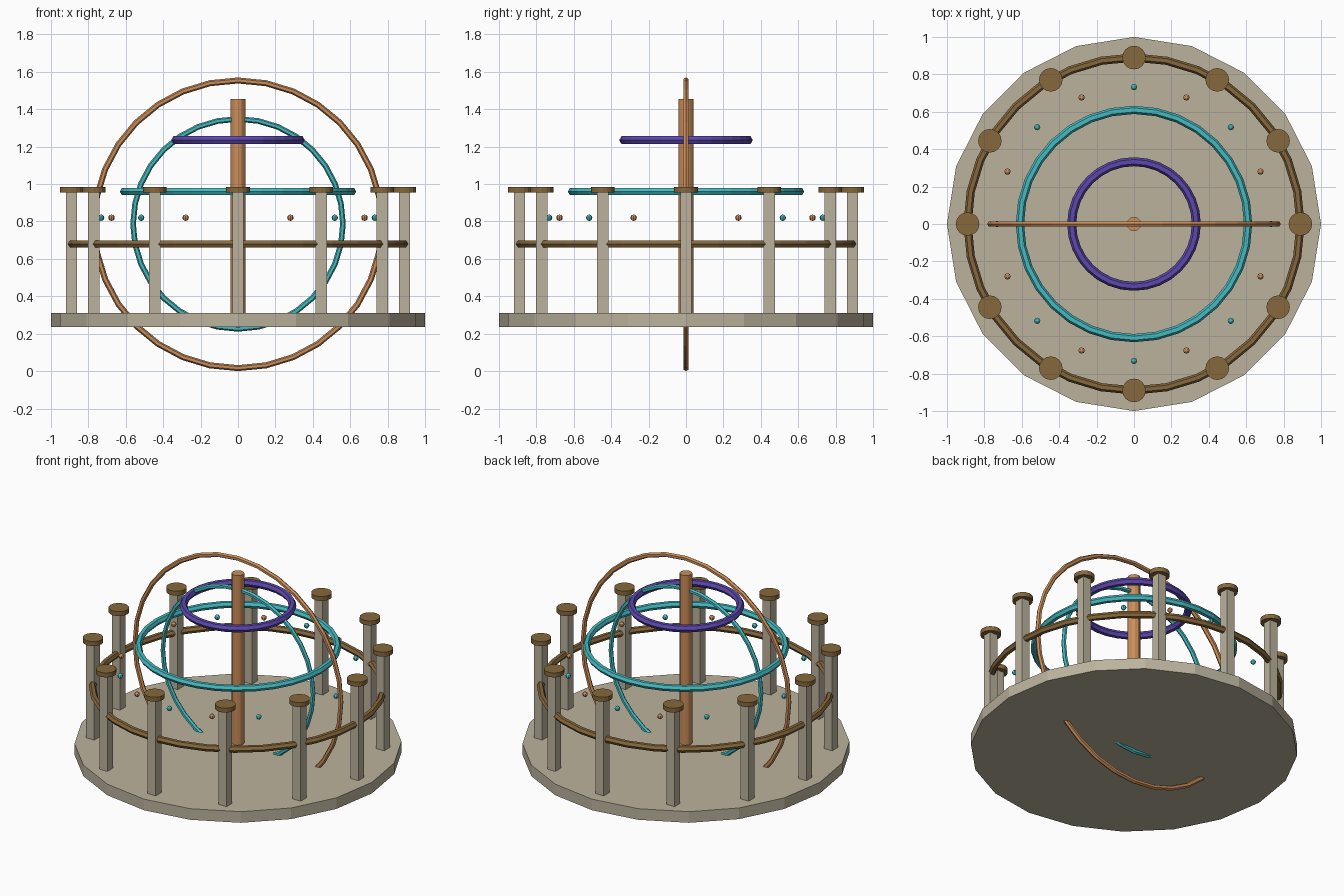
import bpy, bmesh
from math import pi, cos, sin
from mathutils import Matrix, Vector

if "Cube" in bpy.data.objects:
    bpy.data.objects.remove(bpy.data.objects["Cube"])


def material(name, rgb):
    m = bpy.data.materials.new(name)
    m.diffuse_color = (*rgb, 1)
    m.use_nodes = True
    m.node_tree.nodes["Principled BSDF"].inputs["Base Color"].default_value = m.diffuse_color
    return m


STONE = material("stone", (0.50, 0.45, 0.34))
BRONZE = material("bronze", (0.24, 0.14, 0.045))
TEAL = material("teal", (0.06, 0.50, 0.54))
VIOLET = material("violet", (0.11, 0.065, 0.42))
COPPER = material("copper", (0.60, 0.27, 0.10))


def finish(name, bm, mat):
    bmesh.ops.recalc_face_normals(bm, faces=bm.faces[:])
    me = bpy.data.meshes.new(name)
    bm.to_mesh(me)
    bm.free()
    me.materials.append(mat)
    ob = bpy.data.objects.new(name, me)
    bpy.context.collection.objects.link(ob)
    return ob


def cylinder(name, r, z0, z1, sides, mat, x=0, y=0):
    bm = bmesh.new()
    bmesh.ops.create_cone(bm, cap_ends=True, segments=sides, radius1=r, radius2=r,
                          depth=z1 - z0, matrix=Matrix.Translation((x, y, (z0 + z1) / 2)))
    return finish(name, bm, mat)


def ring(name, major, minor, z, mat, upright=False, segs=32, sides=6):
    bm = bmesh.new()
    rows = []
    for i in range(segs):
        a = 2 * pi * i / segs
        row = []
        for j in range(sides):
            b = 2 * pi * j / sides
            r = major + minor * cos(b)
            p = Vector((r * cos(a), r * sin(a), minor * sin(b)))
            if upright:
                p = Vector((p.x, -p.z, p.y))
            row.append(bm.verts.new(p + Vector((0, 0, z))))
        rows.append(row)
    for i in range(segs):
        r0, r1 = rows[i], rows[(i + 1) % segs]
        for j in range(sides):
            k = (j + 1) % sides
            bm.faces.new((r0[j], r1[j], r1[k], r0[k]))
    return finish(name, bm, mat)


# Base disc and central pole
cylinder("base_disc", 1.0, 0.235, 0.31, 20, STONE)
cylinder("central_pole", 0.039, 0.30, 1.455, 12, COPPER)

# Circle of square pillars with round caps
for i in range(12):
    a = 2 * pi * i / 12
    x, y = 0.89 * cos(a), 0.89 * sin(a)
    bm = bmesh.new()
    bmesh.ops.create_cube(bm, size=1, matrix=Matrix.Translation((x, y, 0.635))
                          @ Matrix.Diagonal((0.06, 0.06, 0.66, 1)))
    finish(f"pillar_{i + 1}", bm, STONE)
    cylinder(f"pillar_cap_{i + 1}", 0.063, 0.955, 0.985, 16, BRONZE, x, y)

# Horizontal rings
ring("railing_ring", 0.89, 0.022, 0.68, BRONZE)
ring("middle_ring", 0.61, 0.022, 0.96, TEAL)
ring("upper_ring", 0.333, 0.024, 1.235, VIOLET)

# Upright rings
ring("large_upright_ring", 0.769, 0.016, 0.785, COPPER, upright=True)
ring("small_upright_ring", 0.561, 0.015, 0.787, TEAL, upright=True)

# Floating beads in alternating colours
for i in range(16):
    a = 2 * pi * i / 16
    bm = bmesh.new()
    bmesh.ops.create_uvsphere(bm, u_segments=8, v_segments=6, radius=0.017,
                              matrix=Matrix.Translation((0.732 * cos(a), 0.732 * sin(a), 0.82)))
    finish(f"bead_{i + 1}", bm, COPPER if i % 2 else TEAL)
